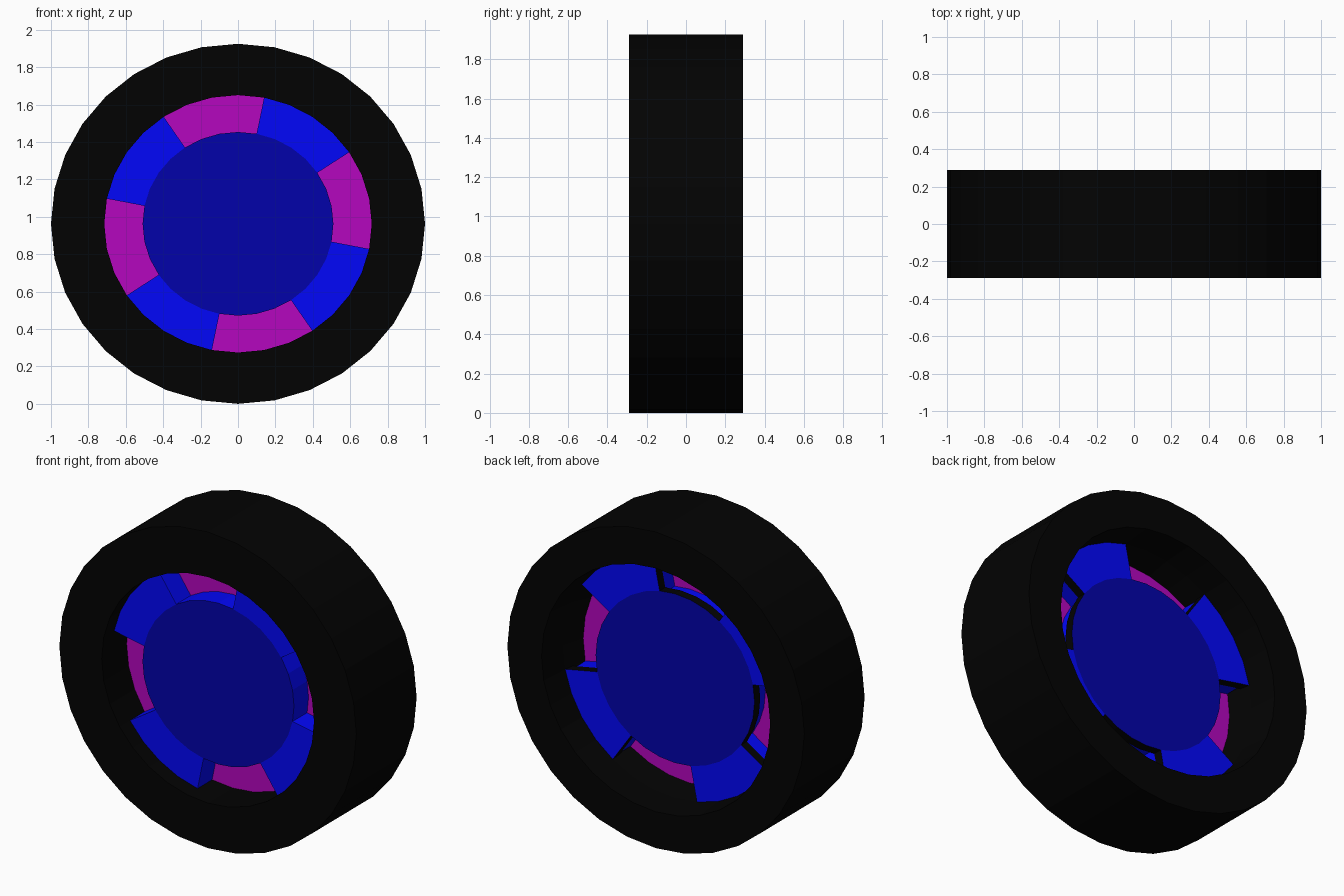
import bpy, bmesh, math

if "Cube" in bpy.data.objects:
    bpy.data.objects.remove(bpy.data.objects["Cube"])

N = 32              # sides of every round part
ZS = 0.9625         # the wheel is slightly flattened in height
ZC = 0.9625         # axle height


def material(name, rgb):
    m = bpy.data.materials.new(name)
    m.diffuse_color = (*rgb, 1)
    m.use_nodes = True
    m.node_tree.nodes["Principled BSDF"].inputs["Base Color"].default_value = m.diffuse_color
    return m


BLACK = material("rubber_black", (0.0008, 0.0008, 0.0008))
BLUE = material("spoke_blue", (0.0008, 0.002, 0.95))
NAVY = material("hub_navy", (0.0008, 0.0008, 0.40))
PURPLE = material("panel_purple", (0.46, 0.002, 0.52))


def solid(name, sectors, rings, side_mats, front_mat, back_mat, inner_wall=True):
    """Ring sectors (start, end in 1/32 turns) lofted through rings (y, inner r, outer r)."""
    bm = bmesh.new()
    mats = list(dict.fromkeys(side_mats + [front_mat, back_mat]))

    def face(verts, mat):
        bm.faces.new(verts).material_index = mats.index(mat)

    for k0, k1 in sectors:
        full = k1 - k0 == N
        count = N if full else k1 - k0 + 1
        steps = N if full else count - 1

        def loop(r, y):
            angles = [math.tau * (k0 + i) / N for i in range(count)]
            return [bm.verts.new((r * math.sin(a), y, ZC + ZS * r * math.cos(a))) for a in angles]

        outer = [loop(r1, y) for y, r0, r1 in rings]
        inner = [loop(r0, y) for y, r0, r1 in rings] if rings[0][1] else None
        # walls, band by band
        for b, mat in enumerate(side_mats):
            for w in [outer] + ([inner] if inner and inner_wall else []):
                for i in range(steps):
                    j = (i + 1) % count
                    face((w[b][i], w[b][j], w[b + 1][j], w[b + 1][i]), mat)
            if not full:
                for i in (0, -1):
                    face((inner[b][i], outer[b][i], outer[b + 1][i], inner[b + 1][i]), mat)
        # front and back caps
        for e, mat in ((0, front_mat), (-1, back_mat)):
            if inner:
                for i in range(steps):
                    j = (i + 1) % count
                    face((inner[e][i], inner[e][j], outer[e][j], outer[e][i]), mat)
            else:
                face(outer[e], mat)
    bmesh.ops.recalc_face_normals(bm, faces=bm.faces)
    me = bpy.data.meshes.new(name)
    bm.to_mesh(me)
    bm.free()
    for m in mats:
        me.materials.append(m)
    ob = bpy.data.objects.new(name, me)
    bpy.context.collection.objects.link(ob)
    return ob


# Tire, its hole widening towards the back
solid("tire", [(0, N)],
      [(-0.29, 0.715, 1.0), (-0.05, 0.715, 1.0), (0.105, 0.755, 1.0), (0.29, 0.77, 1.0)],
      [BLACK] * 3, BLACK, BLACK)

# Hub and four spokes; the slightly larger back plate has dark edges
SPOKES = [(k, k + 4) for k in range(1, N, 8)]
Y0, Y1, Y2 = -0.19, 0.05, 0.105
solid("hub", [(0, N)], [(Y0, 0, 0.51), (Y1, 0, 0.51)], [BLUE], NAVY, BLACK)
solid("spokes", SPOKES, [(Y0, 0.51, 0.715), (Y1, 0.51, 0.715)],
      [BLUE], BLUE, BLACK, inner_wall=False)
solid("hub_back", [(0, N)], [(Y1, 0, 0.535), (Y2, 0, 0.535)], [BLACK], BLACK, NAVY)
solid("spokes_back", SPOKES, [(Y1, 0.535, 0.741), (Y2, 0.535, 0.755)],
      [BLACK], BLACK, BLUE, inner_wall=False)

# Recessed panels between the spokes
solid("panels", [(k, k + 4) for k in range(5, N, 8)],
      [(-0.05, 0.51, 0.715), (-0.035, 0.51, 0.717)], [PURPLE], PURPLE, PURPLE, inner_wall=False)
